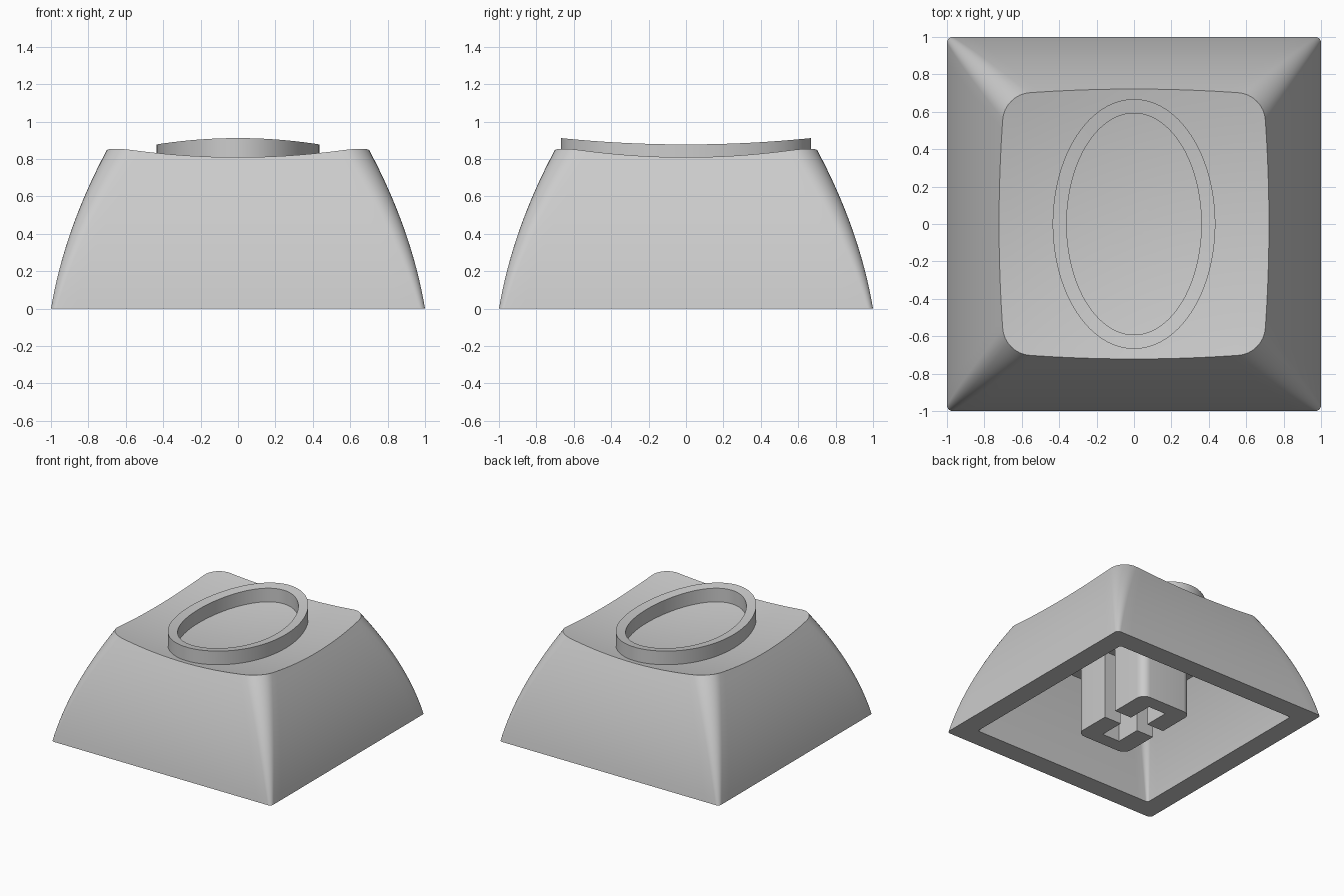
import bpy, bmesh, math

cube = bpy.data.objects.get("Cube")
if cube:
    bpy.data.objects.remove(cube)

grey = bpy.data.materials.new("light grey plastic")
grey.use_nodes = True
COLOUR = (0.6, 0.6, 0.6, 1)
grey.diffuse_color = COLOUR
grey.node_tree.nodes["Principled BSDF"].inputs["Base Color"].default_value = COLOUR


def finish(bm, name):
    """Turn a bmesh into a smooth-shaded object with sharp edges kept."""
    bmesh.ops.recalc_face_normals(bm, faces=bm.faces)
    mesh = bpy.data.meshes.new(name)
    bm.to_mesh(mesh)
    bm.free()
    mesh.materials.append(grey)
    ob = bpy.data.objects.new(name, mesh)
    bpy.context.collection.objects.link(ob)
    bpy.ops.object.select_all(action='DESELECT')
    ob.select_set(True)
    bpy.context.view_layer.objects.active = ob
    bpy.ops.object.shade_smooth_by_angle(angle=math.radians(32))
    return ob


def loft(bm, loops, closed=False):
    """Bridge equal-length point loops with quads."""
    rings = [[bm.verts.new(p) for p in loop] for loop in loops]
    pairs = list(zip(rings, rings[1:]))
    if closed:
        pairs.append((rings[-1], rings[0]))
    for a, b in pairs:
        for i in range(len(a)):
            j = (i + 1) % len(a)
            bm.faces.new((a[i], a[j], b[j], b[i]))
    return rings


def dish(x, y):
    """Height of the shallow spherical top."""
    return 0.741 + (x * x + y * y) / 7.6


def half_width(z):
    return 1 - 0.17 * z - 0.215 * z * z


ARC, SIDE = 8, 20


def plan_point(i, w, r):
    """Point i of a rounded square with half width w and corner radius r."""
    quarter, k = divmod(i, ARC + SIDE)
    c = w - r
    if k <= ARC:
        a = math.pi / 2 * k / ARC
        x, y = c + r * math.cos(a), c + r * math.sin(a)
    else:
        x, y = c - 2 * c * (k - ARC) / SIDE, w
    for _ in range(quarter):
        x, y = -y, x
    return x, y


COUNT = 4 * (ARC + SIDE)


# Cap shell: inner ceiling, inner wall, base rim, outer wall, dished top
def outer_point(i, t):
    z_top = 0.82
    for _ in range(20):
        z_top = dish(*plan_point(i, half_width(z_top), 0.03 + 0.13 * z_top))
    z = t * z_top
    return (*plan_point(i, half_width(z), 0.03 + 0.13 * z), z)


def inner_loop(z):
    return [(*plan_point(i, half_width(z) - 0.165, 0.02 + 0.08 * z), z) for i in range(COUNT)]


CEILING, STEPS = 0.67, 16
loops = [inner_loop(CEILING * (1 - s / STEPS)) for s in range(STEPS + 1)]
loops += [[outer_point(i, s / STEPS) for i in range(COUNT)] for s in range(STEPS + 1)]
rim = loops[-1]
for s in range(1, 12):
    f = 1 - s / 12
    loops.append([(x * f, y * f, dish(x * f, y * f)) for x, y, _ in rim])
bm = bmesh.new()
rings = loft(bm, loops)
bm.faces.new(rings[0])
centre = bm.verts.new((0, 0, dish(0, 0)))
for i in range(COUNT):
    bm.faces.new((rings[-1][i], rings[-1][(i + 1) % COUNT], centre))
finish(bm, "cap_shell")


# Raised oval ring that follows the dish
def oval(rx, ry, lift):
    pts = []
    for i in range(96):
        a = math.tau * i / 96
        x, y = rx * math.cos(a), ry * math.sin(a)
        pts.append((x, y, dish(x, y) + lift))
    return pts


bm = bmesh.new()
outer, inner = (0.435, 0.668), (0.36, 0.592)
loft(bm, [oval(*outer, -0.02), oval(*outer, 0.112), oval(*inner, 0.112), oval(*inner, -0.02)], closed=True)
finish(bm, "oval_ring")

# Mounting stem: two C-shaped halves around a cross slot, joined at the top
HX, HY, R = 0.235, 0.385, 0.07
SLOT_Y, SLOT_X, SLOT_END = 0.06, 0.08, 0.27


def prism(bm, outline, z0, z1):
    bottom, top = loft(bm, [[(x, y, z) for x, y in outline] for z in (z0, z1)])
    bm.faces.new(bottom)
    bm.faces.new(top)


def corner(cx, cy, start):
    angles = [start + math.pi / 2 * k / 8 for k in range(9)]
    return [(cx + R * math.cos(a), cy + R * math.sin(a)) for a in angles]


back_edge = corner(HX - R, HY - R, 0) + corner(R - HX, HY - R, math.pi / 2)
half = [(-HX, SLOT_Y), (-SLOT_X, SLOT_Y), (-SLOT_X, SLOT_END),
        (SLOT_X, SLOT_END), (SLOT_X, SLOT_Y), (HX, SLOT_Y)] + back_edge
SLOT_TOP = 0.57
for name, sign in (("stem_back_half", 1), ("stem_front_half", -1)):
    bm = bmesh.new()
    prism(bm, [(sign * x, sign * y) for x, y in half], 0, SLOT_TOP)
    finish(bm, name)
bm = bmesh.new()
prism(bm, back_edge + [(-x, -y) for x, y in back_edge], SLOT_TOP, CEILING + 0.02)
finish(bm, "stem_root")
